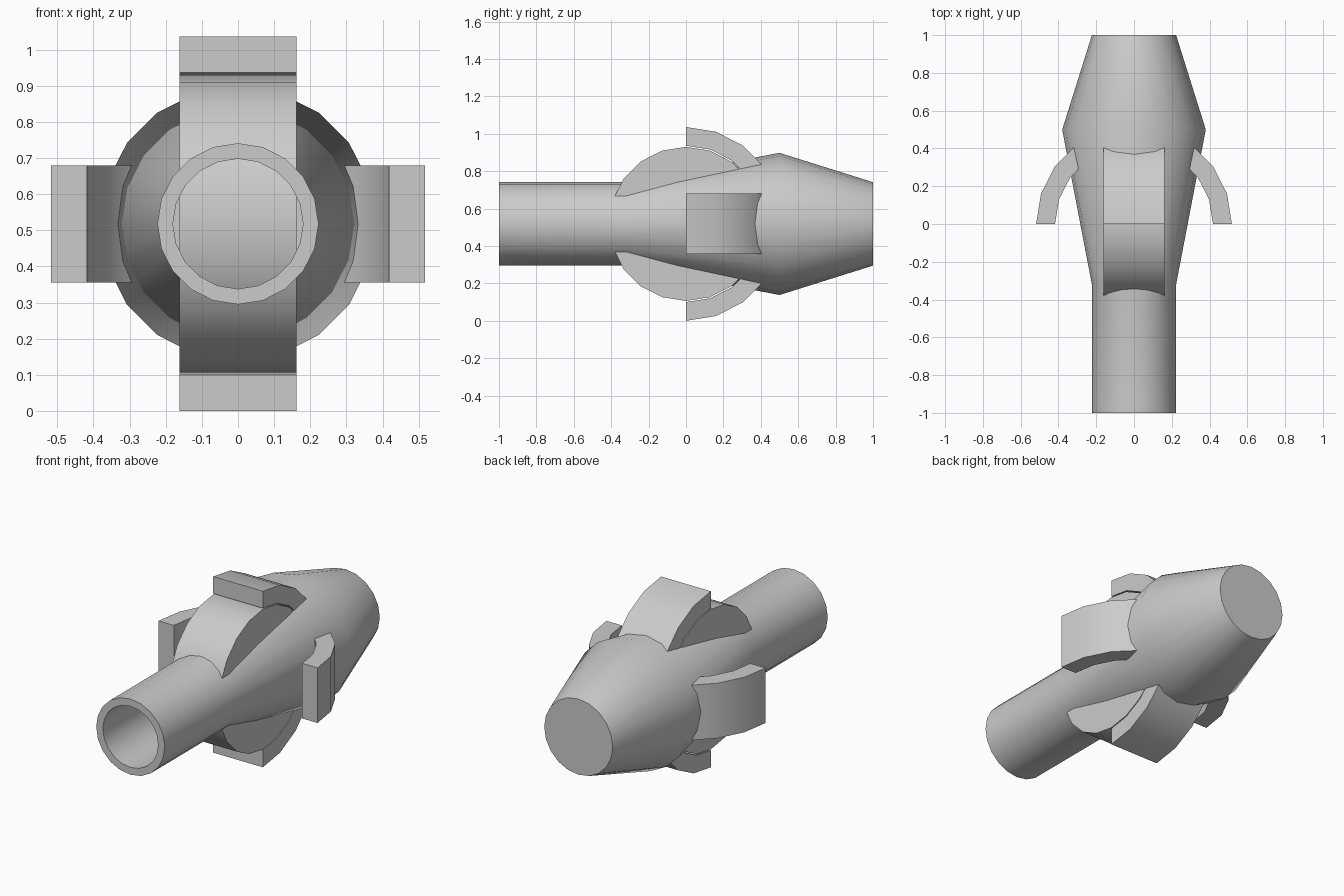
import bpy, bmesh
from math import sin, cos, pi, radians
from mathutils import Matrix

if "Cube" in bpy.data.objects:
    bpy.data.objects.remove(bpy.data.objects["Cube"])

CZ = 0.518      # height of the body axis
SIDES = 20
HALF = 0.162    # half width of wheel and fins


def finish(name, bm):
    bmesh.ops.recalc_face_normals(bm, faces=bm.faces)
    me = bpy.data.meshes.new(name)
    bm.to_mesh(me)
    bm.free()
    ob = bpy.data.objects.new(name, me)
    ob.location.z = CZ
    bpy.context.collection.objects.link(ob)
    bpy.ops.object.select_all(action='DESELECT')
    ob.select_set(True)
    bpy.context.view_layer.objects.active = ob
    bpy.ops.object.shade_smooth_by_angle(angle=radians(30))
    return ob


def extrude_x(outline):
    # prism from a (y, z) outline, centred on x = 0
    bm = bmesh.new()
    a = [bm.verts.new((-HALF, y, z)) for y, z in outline]
    b = [bm.verts.new((HALF, y, z)) for y, z in outline]
    n = len(outline)
    for i in range(n):
        j = (i + 1) % n
        bm.faces.new((a[i], a[j], b[j], b[i]))
    bm.faces.new(a)
    bm.faces.new(b)
    return bm


def arc(r, first, last):
    step = 2 * pi / SIDES
    return [(r * sin(i * step), r * cos(i * step)) for i in range(first, last)]


# body: turned profile (y, radius) from bore bottom, over the rim, to the back
profile = [(-0.32, 0.18), (-1, 0.18), (-1, 0.223), (-0.32, 0.223),
           (0.5, 0.38), (1, 0.223)]
bm = bmesh.new()
rings = [[bm.verts.new((r * cos(2 * pi * k / SIDES), y, r * sin(2 * pi * k / SIDES)))
          for k in range(SIDES)] for y, r in profile]
for p, q in zip(rings, rings[1:]):
    for k in range(SIDES):
        m = (k + 1) % SIDES
        bm.faces.new((p[k], p[m], q[m], q[k]))
bm.faces.new(rings[0])
bm.faces.new(rings[-1])
finish("body", bm)

# wheel crossing the body
finish("wheel", extrude_x(arc(0.412, 0, SIDES)))

# four curved fins: quarter rings sinking into the body
fin = arc(0.518, 0, 6) + arc(0.418, 0, 6)[::-1]
for i, side in enumerate(("top", "right", "bottom", "left")):
    bm = extrude_x(fin)
    bmesh.ops.transform(bm, matrix=Matrix.Rotation(i * pi / 2, 4, 'Y'), verts=bm.verts)
    finish("fin_" + side, bm)
